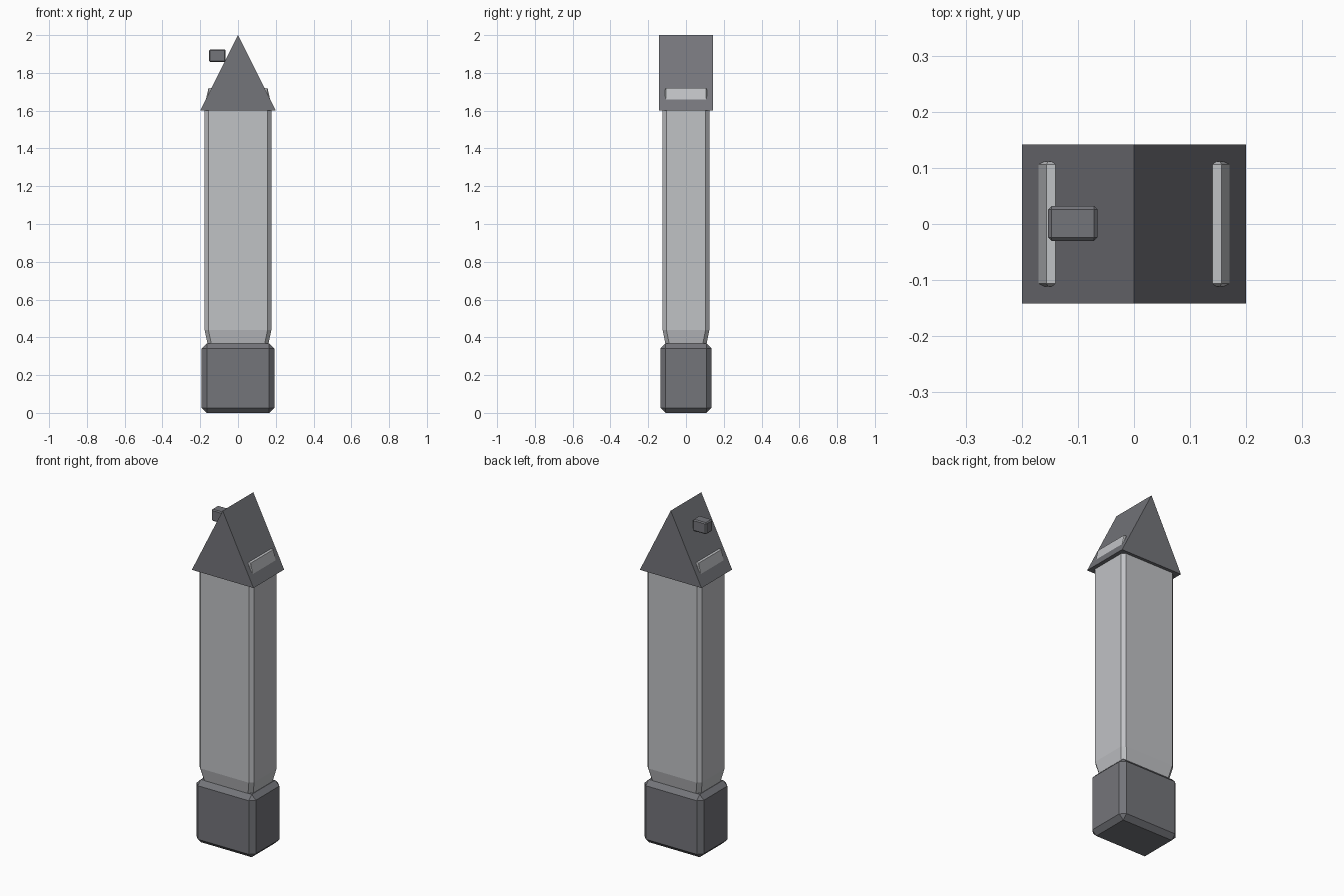
import bpy
import bmesh

cube = bpy.data.objects.get("Cube")
if cube:
    bpy.data.objects.remove(cube, do_unlink=True)


def material(name, color):
    mat = bpy.data.materials.new(name)
    mat.use_nodes = True
    mat.diffuse_color = (*color, 1)
    mat.node_tree.nodes["Principled BSDF"].inputs["Base Color"].default_value = (*color, 1)
    return mat


DARK = material("dark slate grey", (0.175, 0.178, 0.195))
LIGHT = material("pale stone grey", (0.53, 0.54, 0.56))


def finish(bm, name, mat):
    bmesh.ops.recalc_face_normals(bm, faces=bm.faces)
    mesh = bpy.data.meshes.new(name)
    bm.to_mesh(mesh)
    bm.free()
    mesh.materials.append(mat)
    obj = bpy.data.objects.new(name, mesh)
    bpy.context.collection.objects.link(obj)
    return obj


def loft(name, rings, mat):
    """Join equal-length rings of points and cap both ends."""
    bm = bmesh.new()
    loops = [[bm.verts.new(p) for p in ring] for ring in rings]
    for a, b in zip(loops, loops[1:]):
        for i in range(len(a)):
            j = (i + 1) % len(a)
            bm.faces.new((a[i], a[j], b[j], b[i]))
    bm.faces.new(loops[0])
    bm.faces.new(loops[-1])
    return finish(bm, name, mat)


def bevelled_box(name, center, size, bevel, mat):
    bm = bmesh.new()
    bmesh.ops.create_cube(bm, size=1)
    for v in bm.verts:
        v.co = [c + s * k for c, s, k in zip(center, size, v.co)]
    bmesh.ops.bevel(bm, geom=bm.edges[:], offset=bevel, segments=1, affect="EDGES")
    return finish(bm, name, mat)


def chamfered_ring(hx, hy, cut, z):
    quarter = [(hx, hy - cut), (hx - cut, hy)]
    half = quarter + [(-x, y) for x, y in reversed(quarter)]
    return [(x, y, z) for x, y in half + [(-x, -y) for x, y in half]]


# Base block
bevelled_box("base", (0, 0, 0.184), (0.384, 0.272, 0.368), 0.027, DARK)

# Shaft with tapered foot
loft("shaft", [chamfered_ring(0.160, 0.108, 0.02, 0.36),
               chamfered_ring(0.177, 0.124, 0.02, 0.44),
               chamfered_ring(0.177, 0.124, 0.02, 1.6)], LIGHT)

# Gabled roof
gable = [(-0.2, 1.6), (0.2, 1.6), (0, 2.0)]
loft("roof", [[(x, y, z) for x, z in gable] for y in (-0.142, 0.142)], DARK)

# Ledge on each roof slope, with slightly narrowed ends
ledge = [(0.130, 1.66), (0.170, 1.66), (0.156, 1.72), (0.130, 1.72)]
for side, label in ((1, "left"), (-1, "right")):
    rings = []
    for y, k in ((-0.111, 0.6), (-0.106, 1), (0.106, 1), (0.111, 0.6)):
        rings.append([(side * (0.15 + (x - 0.15) * k), y, 1.69 + (z - 1.69) * k)
                      for x, z in ledge])
    loft(label + "_roof_ledge", rings, LIGHT)

# Small box on the right roof slope
bevelled_box("roof_box", (-0.109, 0.001, 1.891), (0.088, 0.062, 0.068), 0.006, DARK)
